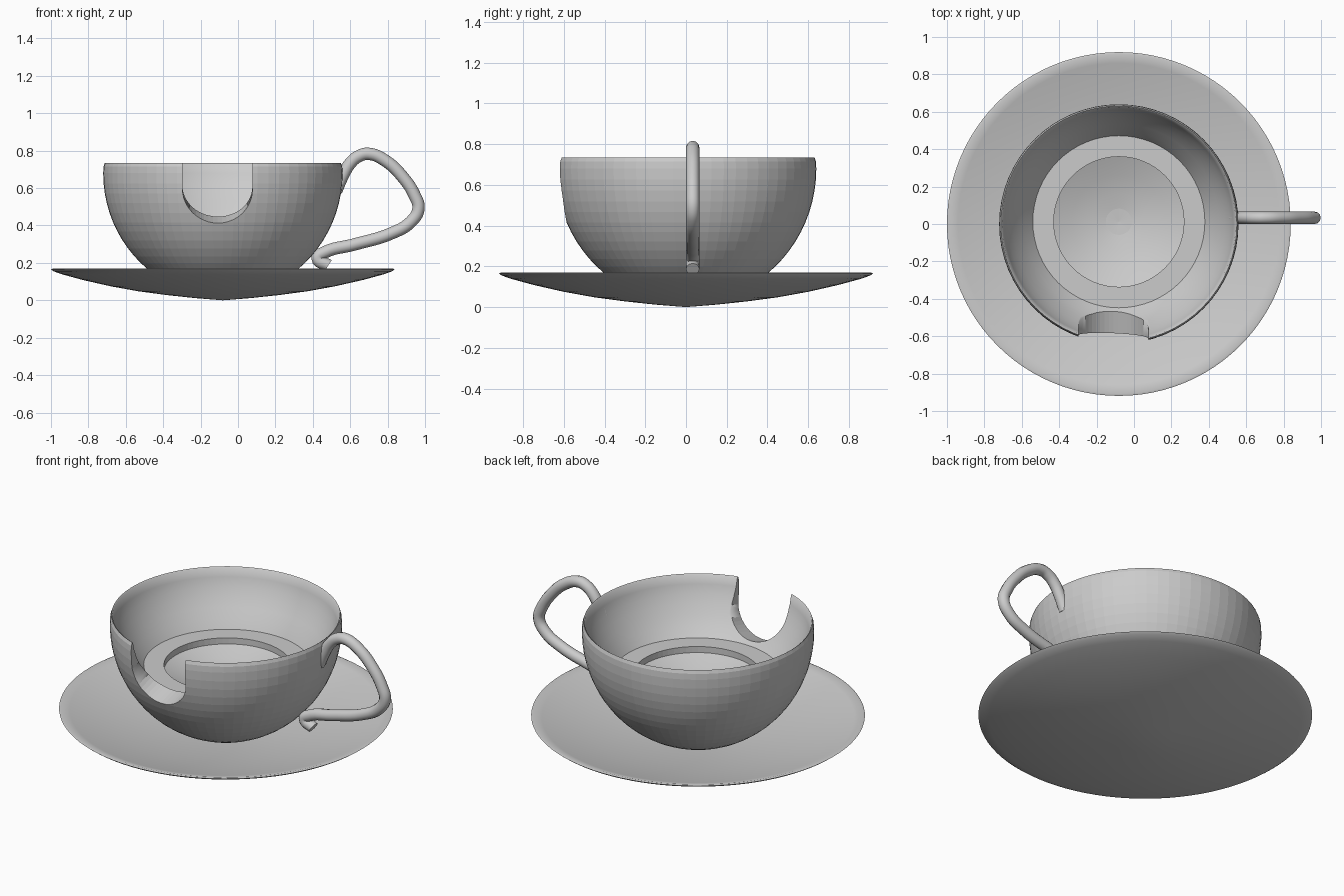
import bpy, bmesh, math

default = bpy.data.objects.get("Cube")
if default:
    bpy.data.objects.remove(default, do_unlink=True)

CENTRE_X = -0.081

clay = bpy.data.materials.new("light grey")
clay.use_nodes = True
clay.diffuse_color = (0.6, 0.6, 0.6, 1)
clay.node_tree.nodes["Principled BSDF"].inputs["Base Color"].default_value = (0.6, 0.6, 0.6, 1)


def add_object(name, bm):
    """Turn a bmesh into a linked object."""
    bmesh.ops.recalc_face_normals(bm, faces=bm.faces)
    mesh = bpy.data.meshes.new(name)
    bm.to_mesh(mesh)
    bm.free()
    mesh.materials.append(clay)
    obj = bpy.data.objects.new(name, mesh)
    bpy.context.collection.objects.link(obj)
    return obj


def activate(obj):
    bpy.ops.object.select_all(action='DESELECT')
    obj.select_set(True)
    bpy.context.view_layer.objects.active = obj


def lathe(name, profile, steps):
    """Spin an (r, z) profile that starts and ends on the axis."""
    bm = bmesh.new()
    verts = [bm.verts.new((r, 0, z)) for r, z in profile]
    edges = [bm.edges.new(pair) for pair in zip(verts, verts[1:])]
    bmesh.ops.spin(bm, geom=verts + edges, cent=(0, 0, 0), axis=(0, 0, 1),
                   angle=math.tau, steps=steps)
    bmesh.ops.remove_doubles(bm, verts=bm.verts, dist=0.0005)
    obj = add_object(name, bm)
    obj.location.x = CENTRE_X
    return obj


# Saucer: thin shallow dish, steeper towards the rim
saucer = lathe("saucer", [
    (0, 0), (0.15, 0.012), (0.3, 0.028), (0.45, 0.048), (0.6, 0.075),
    (0.75, 0.109), (0.86, 0.139), (0.905, 0.155), (0.919, 0.166), (0.908, 0.17),
    (0.86, 0.157), (0.75, 0.128), (0.6, 0.096), (0.45, 0.07), (0.3, 0.05),
    (0.15, 0.035), (0, 0.025)], 96)
activate(saucer)
bpy.ops.object.shade_smooth_by_angle(angle=math.radians(40))

# Cup: round outside, sloping inside with a ledge and a sunken floor
outside = []
for i in range(18):
    a = math.radians(80 * (1 - i / 17))
    outside.append((0.64 * math.cos(a), 0.68 - 0.66 * math.sin(a)))
rim = [(0.638, 0.715), (0.631, 0.735), (0.624, 0.73)]
inside = [(0.612, 0.68), (0.592, 0.63), (0.566, 0.58), (0.535, 0.53),
          (0.5, 0.48), (0.46, 0.427)]
floor = [(0.348, 0.427), (0.348, 0.39), (0.25, 0.352), (0.15, 0.325),
         (0.07, 0.312), (0, 0.308)]
cup = lathe("cup", [(0, outside[0][1])] + outside + rim + inside + floor, 64)

# The ledge and floor sit slightly towards the back
for v in cup.data.vertices:
    if v.co.xy.length < 0.465 and v.co.z > 0.3:
        v.co.y += 0.012

# Rounded notch through the front wall, rising towards the inside
bm = bmesh.new()
outline = [(-0.187, 1.1)]
for i in range(25):
    a = math.pi * (1 + i / 24)
    outline.append((0.187 * math.cos(a), 0.6 + 0.187 * math.sin(a)))
outline.append((0.187, 1.1))
face = bm.faces.new([bm.verts.new((x - 0.11, -0.75, z - 0.05)) for x, z in outline])
grown = bmesh.ops.extrude_face_region(bm, geom=[face], use_keep_orig=True)
moved = [g for g in grown["geom"] if isinstance(g, bmesh.types.BMVert)]
bmesh.ops.translate(bm, verts=moved, vec=(0, 0.4, 0.12))
cutter = add_object("notch_cutter", bm)
cutter.hide_render = True

activate(cup)
notch = cup.modifiers.new("notch", 'BOOLEAN')
notch.operation = 'DIFFERENCE'
notch.solver = 'EXACT'
notch.object = cutter
bpy.context.view_layer.update()
bpy.ops.object.modifier_apply(modifier=notch.name)
bpy.data.objects.remove(cutter, do_unlink=True)

# Smooth the sloping inner wall and floor, keep the outside faceted
for poly in cup.data.polygons:
    inward = poly.normal.xy.dot(poly.center.xy.normalized()) < -0.08
    poly.use_smooth = inward and poly.normal.z > 0.1

# Handle: bent round tube on the model's left side, rooted in the cup wall
path = [(0.525, 0.585), (0.56, 0.665), (0.602, 0.735), (0.648, 0.772),
        (0.7, 0.783), (0.79, 0.745), (0.88, 0.66), (0.945, 0.56), (0.965, 0.49),
        (0.925, 0.42), (0.82, 0.358), (0.62, 0.298), (0.46, 0.255),
        (0.425, 0.225), (0.483, 0.187)]
curve = bpy.data.curves.new("handle", 'CURVE')
curve.dimensions = '3D'
curve.bevel_depth = 0.033
curve.bevel_resolution = 4
curve.resolution_u = 6
curve.use_fill_caps = True
spline = curve.splines.new('BEZIER')
spline.bezier_points.add(len(path) - 1)
for point, (x, z) in zip(spline.bezier_points, path):
    point.co = (x, 0.033, z)
    point.handle_left_type = point.handle_right_type = 'AUTO'
curve.materials.append(clay)
handle = bpy.data.objects.new("handle", curve)
bpy.context.collection.objects.link(handle)
activate(handle)
bpy.ops.object.convert(target='MESH')
bpy.ops.object.shade_smooth_by_angle(angle=math.radians(50))
